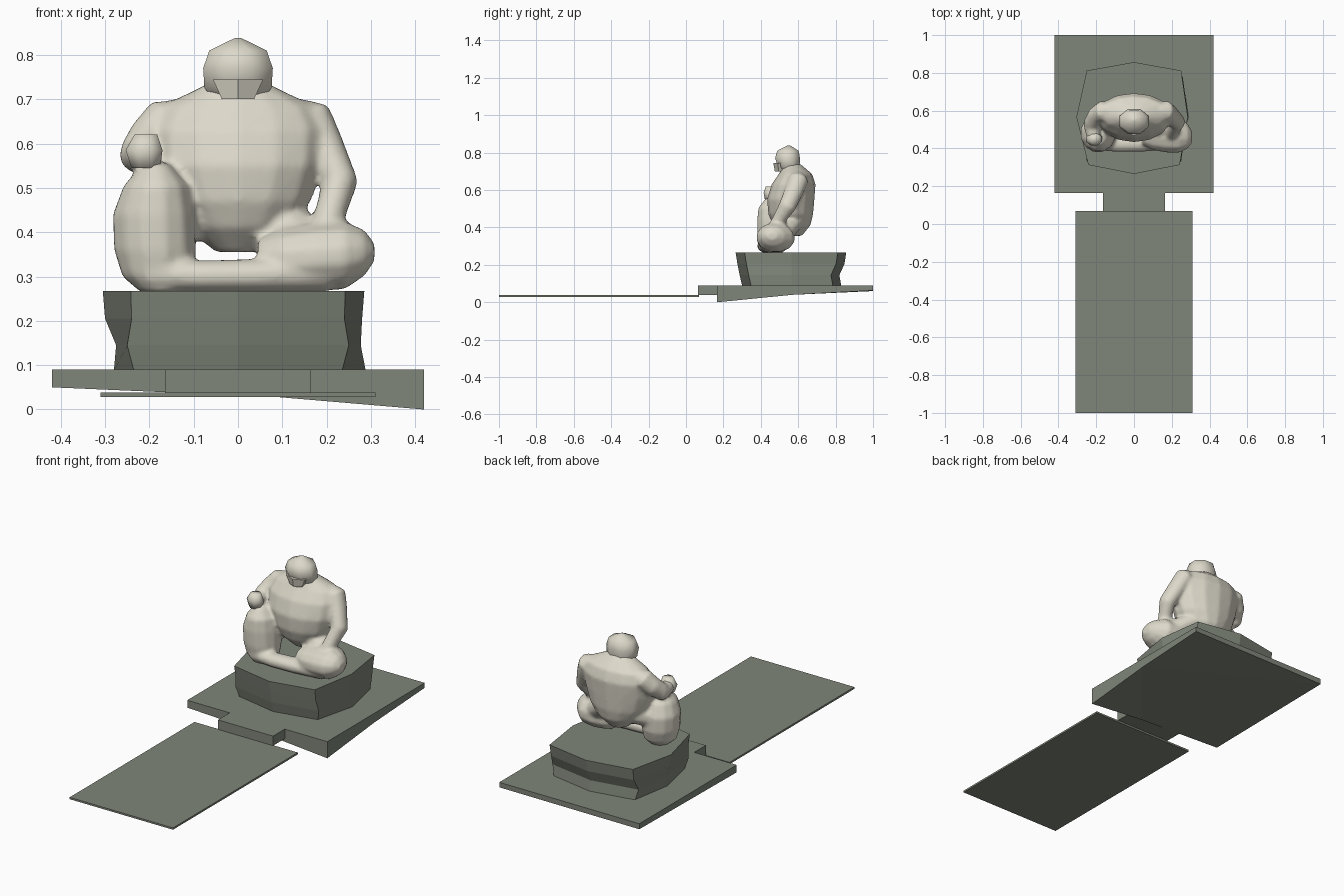
import bpy, bmesh, math
from mathutils import Vector


def material(name, rgb):
    m = bpy.data.materials.new(name)
    m.diffuse_color = (*rgb, 1)
    return m


STONE = material("grey green stone", (0.215, 0.24, 0.195))
PALE = material("pale statue stone", (0.72, 0.69, 0.59))


def skin(bm, rings):
    """Bridge equal-length rings of points and cap both ends."""
    vs = [[bm.verts.new(p) for p in r] for r in rings]
    n = len(vs[0])
    for a, b in zip(vs, vs[1:]):
        for i in range(n):
            j = (i + 1) % n
            bm.faces.new((a[i], a[j], b[j], b[i]))
    bm.faces.new(vs[0][::-1])
    bm.faces.new(vs[-1])


def finish(name, bm, mat, smooth=False):
    bmesh.ops.recalc_face_normals(bm, faces=bm.faces[:])
    for f in bm.faces:
        f.smooth = smooth
    me = bpy.data.meshes.new(name)
    bm.to_mesh(me)
    bm.free()
    me.materials.append(mat)
    ob = bpy.data.objects.new(name, me)
    bpy.context.collection.objects.link(ob)
    return ob


def box(name, x, y0, y1, z0, z1):
    bm = bmesh.new()
    skin(bm, [[(-x, y0, z), (x, y0, z), (x, y1, z), (-x, y1, z)] for z in (z0, z1)])
    return finish(name, bm, STONE)


def tube(stations, ref, axis=None, sides=12):
    """Oval rings along a path; station = x, y, z, radius along ref, other radius."""
    pts = [Vector(s[:3]) for s in stations]
    rings = []
    for k, s in enumerate(stations):
        t = Vector(axis) if axis else pts[min(k + 1, len(pts) - 1)] - pts[max(k - 1, 0)]
        t.normalize()
        a = Vector(ref)
        a = (a - t * a.dot(t)).normalized()
        b = t.cross(a)
        rings.append([pts[k] + a * s[3] * math.cos(w) + b * s[4] * math.sin(w)
                      for w in (2 * math.pi * (i + 0.5) / sides for i in range(sides))])
    return rings


X, Y, Z = (1, 0, 0), (0, 1, 0), (0, 0, 1)

# Path, step and base slab with its uneven underside
box("path", 0.31, -1.0, 0.07, 0.028, 0.038)
box("step", 0.165, 0.065, 0.165, 0.038, 0.09)
bm = bmesh.new()
under = [(-0.42, 0.165, 0.05), (0.09, 0.165, 0.028), (0.42, 0.165, 0.0),
         (0.42, 0.57, 0.04), (0.42, 1.0, 0.063), (-0.42, 1.0, 0.06)]
skin(bm, [under, [(x, y, 0.09) for x, y, z in under]])
bmesh.ops.triangulate(bm, faces=[f for f in bm.faces if len(f.verts) == 6])
finish("base_slab", bm, STONE)

# Eight-sided plinth with a waist: z, left, right, corner, front, back
rings = []
for z, l, r, c, f, b in [(0.088, 0.28, 0.288, 0.235, 0.30, 0.83),
                         (0.145, 0.275, 0.277, 0.25, 0.287, 0.82),
                         (0.205, 0.30, 0.28, 0.24, 0.275, 0.847),
                         (0.267, 0.305, 0.285, 0.242, 0.265, 0.857)]:
    rings.append([(0, f, z), (c, f + 0.048, z), (r, 0.565, z), (c + 0.008, b - 0.045, z),
                  (0, b, z), (-c - 0.008, b - 0.045, z), (-l, 0.565, z), (-c, f + 0.048, z)])
bm = bmesh.new()
skin(bm, rings)
finish("plinth", bm, STONE)

# Seated body: overlapping forms fused into one surface
bm = bmesh.new()
# torso
skin(bm, tube([(0, .57, .355, .05, .05), (0, .565, .41, .12, .10), (0, .56, .47, .167, .12),
               (0, .56, .55, .195, .127), (0, .575, .63, .202, .118), (0, .585, .685, .175, .09),
               (0, .575, .72, .10, .06), (0, .56, .74, .06, .05)], X, Z, 14))
# raised leg and its thigh
skin(bm, tube([(-.17, .46, .264, .05, .055), (-.18, .475, .30, .083, .085),
               (-.187, .48, .36, .095, .10), (-.19, .48, .44, .095, .102),
               (-.185, .47, .505, .075, .085), (-.185, .46, .555, .03, .035)], X, Z))
skin(bm, tube([(-.19, .50, .43, .07, .07), (-.08, .56, .44, .06, .07)], Z))
# folded leg: knee, shin, thigh
skin(bm, tube([(.308, .46, .355, .02, .03), (.285, .465, .353, .053, .065),
               (.24, .475, .348, .079, .10), (.17, .48, .344, .079, .104),
               (.10, .48, .34, .07, .09), (.045, .475, .345, .04, .055)], Z, X))
skin(bm, tube([(.2, .45, .31, .045, .055), (.05, .43, .303, .038, .048),
               (-.08, .425, .301, .036, .045), (-.2, .44, .305, .04, .05)], Z))
skin(bm, tube([(.18, .50, .36, .06, .07), (.08, .56, .43, .055, .07)], Z))
# arm reaching down to the folded leg
skin(bm, tube([(.13, .60, .675, .03, .035), (.165, .60, .655, .05, .055),
               (.19, .58, .60, .047, .052), (.23, .54, .51, .042, .046),
               (.212, .505, .455, .036, .038), (.195, .475, .39, .038, .042)], X))
# arm resting on the raised knee
skin(bm, tube([(-.13, .60, .675, .03, .035), (-.165, .60, .655, .05, .055),
               (-.20, .575, .615, .048, .05), (-.226, .53, .578, .043, .043)], X))
skin(bm, tube([(-.226, .56, .575, .035, .035), (-.226, .53, .573, .043, .04),
               (-.212, .45, .575, .036, .033)], X))
body = finish("seated_body", bm, PALE, True)
mod = body.modifiers.new("fuse", 'REMESH')
mod.mode = 'VOXEL'
mod.voxel_size = 0.009
mod.use_smooth_shade = True
mod = body.modifiers.new("soften", 'SMOOTH')
mod.factor = 0.5
mod.iterations = 5

# Head, chin and resting hand keep their coarse facets
bm = bmesh.new()
skin(bm, tube([(0, .56, .69, .05, .045), (0, .55, .725, .082, .062), (0, .543, .77, .085, .072),
               (0, .545, .81, .07, .062), (0, .55, .838, .008, .008)], X, Z, 8))
finish("head", bm, PALE, True)
bm = bmesh.new()
skin(bm, tube([(0, .515, .70, .042, .04), (0, .515, .744, .065, .048)], X, Z, 6))
finish("chin", bm, PALE)
bm = bmesh.new()
skin(bm, tube([(-.208, .45, .545, .035, .03), (-.212, .45, .585, .045, .038),
               (-.208, .45, .62, .028, .025)], X, Z, 8))
finish("resting_hand", bm, PALE, True)
